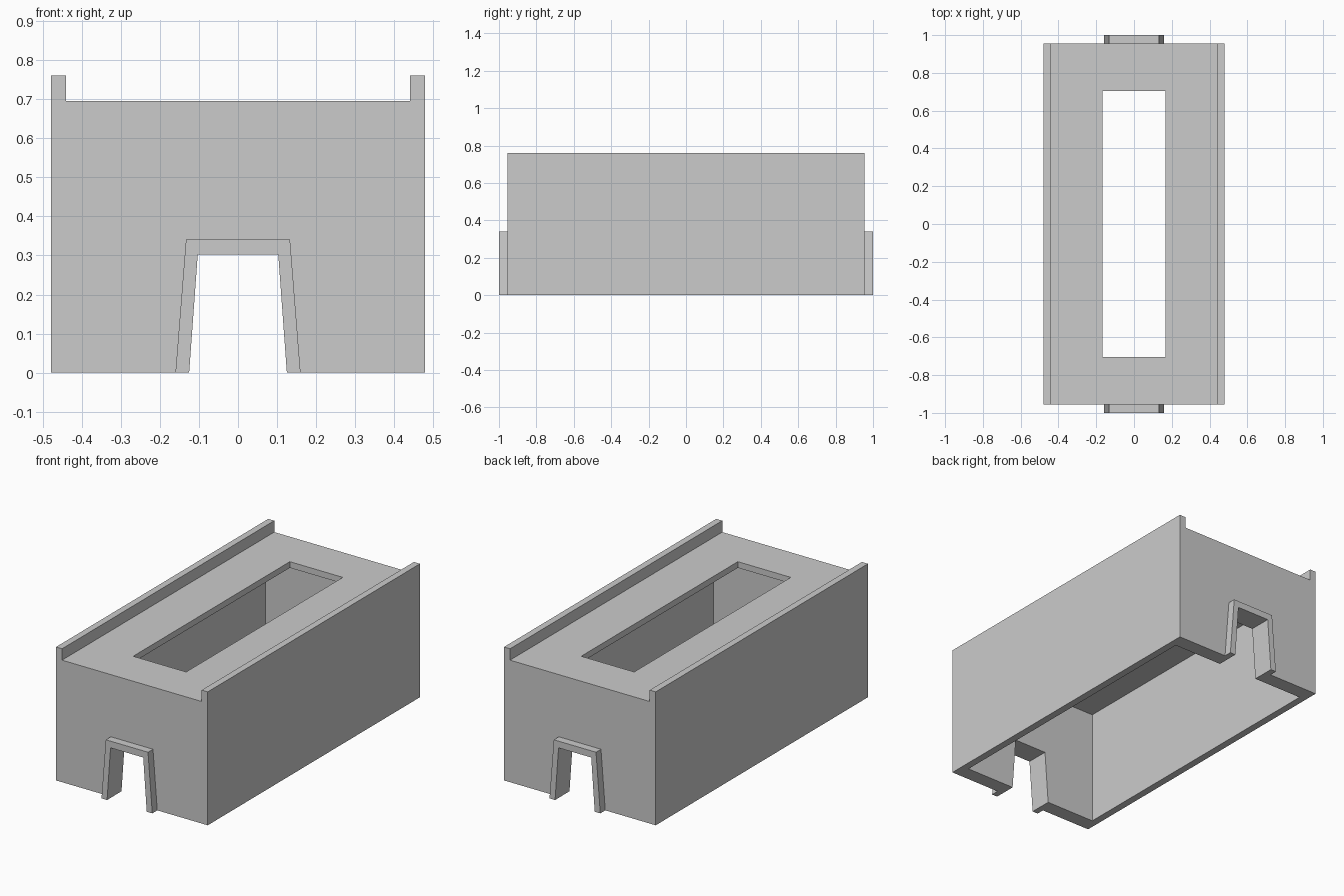
import bpy, bmesh

if "Cube" in bpy.data.objects:
    bpy.data.objects.remove(bpy.data.objects["Cube"])


def extrude_y(name, profile, y0, y1):
    """Extrude an (x, z) outline along y into a closed solid."""
    bm = bmesh.new()
    face = bm.faces.new([bm.verts.new((x, y0, z)) for x, z in profile])
    ext = bmesh.ops.extrude_face_region(bm, geom=[face])
    verts = [g for g in ext["geom"] if isinstance(g, bmesh.types.BMVert)]
    bmesh.ops.translate(bm, verts=verts, vec=(0, y1 - y0, 0))
    bmesh.ops.recalc_face_normals(bm, faces=bm.faces)
    mesh = bpy.data.meshes.new(name)
    bm.to_mesh(mesh)
    bm.free()
    obj = bpy.data.objects.new(name, mesh)
    bpy.context.collection.objects.link(obj)
    return obj


def box(hw, z0, z1):
    return [(-hw, z0), (hw, z0), (hw, z1), (-hw, z1)]


def cut(target, cutter):
    """Subtract a cutter, then remove it."""
    cutter.hide_render = True
    mod = target.modifiers.new("cut", "BOOLEAN")
    mod.operation = "DIFFERENCE"
    mod.solver = "EXACT"
    mod.object = cutter
    bpy.context.view_layer.objects.active = target
    bpy.ops.object.modifier_apply(modifier=mod.name)
    bpy.data.objects.remove(cutter)


W, L, DECK, TOP = 0.478, 0.955, 0.695, 0.76
RIM, CEIL = 0.44, 0.66
SIDE, END = 0.042, 0.085
DOOR_B, DOOR_T, DOOR_H = 0.125, 0.103, 0.303

# Housing: block with a raised rim along each long side
housing = extrude_y("housing", [
    (-W, 0), (W, 0), (W, TOP), (RIM, TOP),
    (RIM, DECK), (-RIM, DECK), (-RIM, TOP), (-W, TOP)], -L, L)

# Open-bottomed cavity, deck slot and tapered doorways at both ends
cut(housing, extrude_y("cavity", box(W - SIDE, -0.1, CEIL), -L + END, L - END))
cut(housing, extrude_y("slot", box(0.167, 0.5, 0.9), -0.705, 0.705))
flare = (DOOR_B - DOOR_T) / DOOR_H * 0.1
cut(housing, extrude_y("doorway", [
    (-DOOR_B - flare, -0.1), (DOOR_B + flare, -0.1),
    (DOOR_T, DOOR_H), (-DOOR_T, DOOR_H)], -1.2, 1.2))

# Raised door frames on each end
frame = [(-0.16, 0), (-DOOR_B, 0), (-DOOR_T, DOOR_H), (DOOR_T, DOOR_H),
         (DOOR_B, 0), (0.16, 0), (0.133, 0.341), (-0.133, 0.341)]
for name, s in (("front_door_frame", -1), ("back_door_frame", 1)):
    extrude_y(name, frame, s * L, s * 1.0)
